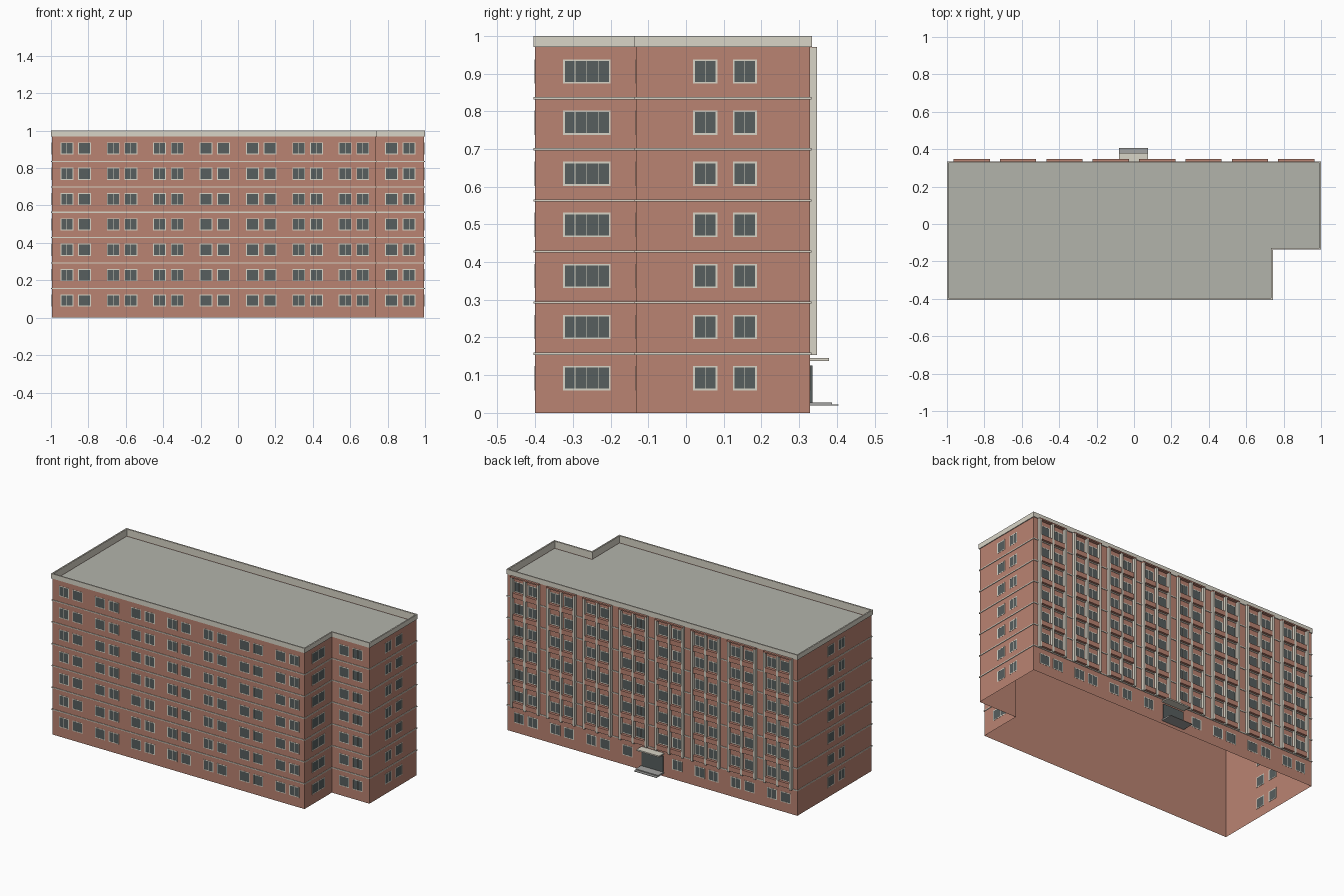
import bpy
import bmesh
from mathutils import Vector

cube = bpy.data.objects.get("Cube")
if cube:
    bpy.data.objects.remove(cube)


def material(name, rgb):
    m = bpy.data.materials.new(name)
    m.use_nodes = True
    m.diffuse_color = (*rgb, 1)
    m.node_tree.nodes["Principled BSDF"].inputs["Base Color"].default_value = (*rgb, 1)
    return m


BRICK = material("brick", (0.49, 0.228, 0.168))
STONE = material("pale stone", (0.69, 0.66, 0.57))
ROOF = material("roof grey", (0.45, 0.455, 0.41))
GLASS = material("dark glass", (0.095, 0.112, 0.112))
STEP = material("step grey", (0.37, 0.37, 0.36))

# L-shaped footprint: x, y and the outward direction of each corner
OUTLINE = [(-.995, -.40, -1, -1), (.737, -.40, 1, -1), (.737, -.132, 1, -1),
           (.995, -.132, 1, -1), (.995, .329, 1, 1), (-.995, .329, -1, 1)]
FLOOR, BASE, FLOORS = 0.1355, 0.157, 7
SILL, HEAD = 0.06, 0.1245
BAYS = [(i - 3.5) * 0.248 for i in range(8)]


def finish(name, bm, *mats):
    mesh = bpy.data.meshes.new(name)
    bm.to_mesh(mesh)
    bm.free()
    for m in mats:
        mesh.materials.append(m)
    obj = bpy.data.objects.new(name, mesh)
    bpy.context.scene.collection.objects.link(obj)
    return obj


def loop(bm, offset, z):
    return [bm.verts.new((x + sx * offset, y + sy * offset, z)) for x, y, sx, sy in OUTLINE]


def bridge(bm, a, b):
    for i in range(len(a)):
        j = (i + 1) % len(a)
        bm.faces.new((a[i], a[j], b[j], b[i]))


def ring(bm, inner, outer, z0, z1):
    loops = [loop(bm, o, z) for o, z in ((outer, z0), (outer, z1), (inner, z1), (inner, z0))]
    for i in range(4):
        bridge(bm, loops[i], loops[(i + 1) % 4])


class Wall:
    """A wall plane: u runs along it, d points out of it."""

    def __init__(self, origin, along, out):
        self.o, self.u, self.n = Vector(origin), Vector(along), Vector(out)

    def box(self, bm, u, d, z, mat=0):
        c = [self.o + self.u * a + self.n * b + Vector((0, 0, h)) for a in u for b in d for h in z]
        v = [bm.verts.new(p) for p in c]
        made = [bm.faces.new([v[i] for i in q]) for q in
                ((0, 1, 3, 2), (4, 6, 7, 5), (0, 4, 5, 1), (2, 3, 7, 6), (0, 2, 6, 4), (1, 5, 7, 3))]
        for f in made:
            f.material_index = mat
        bmesh.ops.recalc_face_normals(bm, faces=made)

    def window(self, bm, u, z, width, panes, back):
        # frame bars around panes of glass
        w, t = width / 2, 0.0045
        top = z + HEAD - SILL
        self.box(bm, (u - w + t, u + w - t), (back, 0.001), (z + t, top - t), 1)
        for a in (z, top - t):
            self.box(bm, (u - w, u + w), (back, 0.0015), (a, a + t))
        for a in (u - w, u + w - t):
            self.box(bm, (a, a + t), (back, 0.0015), (z + t, top - t))
        for i in range(1, panes):
            m = u - w + width * i / panes
            self.box(bm, (m - 0.0008, m + 0.0008), (0.0008, 0.0014), (z + t, top - t))


FRONT = Wall((0, -.40, 0), (1, 0, 0), (0, -1, 0))
FRONT_WING = Wall((0, -.132, 0), (1, 0, 0), (0, -1, 0))
BACK = Wall((0, .329, 0), (1, 0, 0), (0, 1, 0))
LEFT_END = Wall((.995, 0, 0), (0, 1, 0), (1, 0, 0))
NOTCH = Wall((.737, 0, 0), (0, 1, 0), (1, 0, 0))
RIGHT_END = Wall((-.995, 0, 0), (0, 1, 0), (-1, 0, 0))

# Brick shell, open underneath
bm = bmesh.new()
bridge(bm, loop(bm, 0, 0), loop(bm, 0, 0.97))
finish("brick_walls", bm, BRICK)

# Sunken flat roof
bm = bmesh.new()
bm.faces.new(loop(bm, -0.001, 0.953))
finish("flat_roof", bm, ROOF)

# Parapet with its inner lining, and floor bands
bm = bmesh.new()
ring(bm, -0.003, 0.005, 0.97, 1.0)
finish("parapet", bm, STONE)
bm = bmesh.new()
ring(bm, -0.004, -0.001, 0.957, 0.998)
finish("parapet_lining", bm, STONE)
bm = bmesh.new()
for k in range(FLOORS - 1):
    z = BASE + k * FLOOR
    ring(bm, 0.0005, 0.004, z - 0.003, z + 0.003)
finish("floor_bands", bm, STONE)

# Windows on every wall
layout = {"front": [], "back": []}
for c in BAYS:
    for u in (c - 0.047, c + 0.047):
        layout["front"].append((FRONT_WING if c > 0.735 else FRONT, u, 0.069, 2, 0.0005))
        layout["back"].append((BACK, u, 0.069, 2, 0.0005))
layout["left_end"] = [(LEFT_END, u, 0.064, 2, 0.0005) for u in (0.051, 0.156)]
layout["notch"] = [(NOTCH, -0.263, 0.126, 4, 0.0005)]
layout["right_end"] = [(RIGHT_END, u, 0.064, 2, -0.002) for u in (0.0, -0.105)]
for side, items in layout.items():
    bm = bmesh.new()
    for k in range(FLOORS):
        for wall, u, width, panes, back in items:
            if side == "back" and k == 0 and abs(u) < 0.1:
                continue  # the entrance takes this place
            wall.window(bm, u, SILL + k * FLOOR, width, panes, back)
    finish(side + "_windows", bm, STONE, GLASS)

# Back bays: stone uprights with brick panels under the windows
uprights, panels = bmesh.new(), bmesh.new()
for c in BAYS:
    for a in (-0.09, 0, 0.09):
        BACK.box(uprights, (c + a - 0.007, c + a + 0.007), (0.0005, 0.018), (BASE - 0.003, 0.969))
    for k in range(1, FLOORS):
        z = BASE + (k - 1) * FLOOR
        for a in (-0.045, 0.045):
            BACK.box(panels, (c + a - 0.038, c + a + 0.038), (0.0005, 0.017), (z + 0.005, z + 0.035))
    BACK.box(panels, (c - 0.097, c + 0.097), (0.0005, 0.019), (0.962, 0.97))
finish("back_uprights", uprights, STONE)
finish("back_panels", panels, BRICK)

# Entrance with door, canopy and steps
bm = bmesh.new()
BACK.box(bm, (-0.075, 0.07), (0.0005, 0.006), (0.028, 0.126))
finish("entrance_door", bm, GLASS)
bm = bmesh.new()
BACK.box(bm, (-0.08, 0.075), (0.0005, 0.05), (0.137, 0.145))
finish("entrance_canopy", bm, STONE)
bm = bmesh.new()
BACK.box(bm, (-0.08, 0.075), (0.0005, 0.058), (0.022, 0.028))
BACK.box(bm, (-0.08, 0.075), (0.0005, 0.076), (0.019, 0.022))
finish("entrance_steps", bm, STEP)
